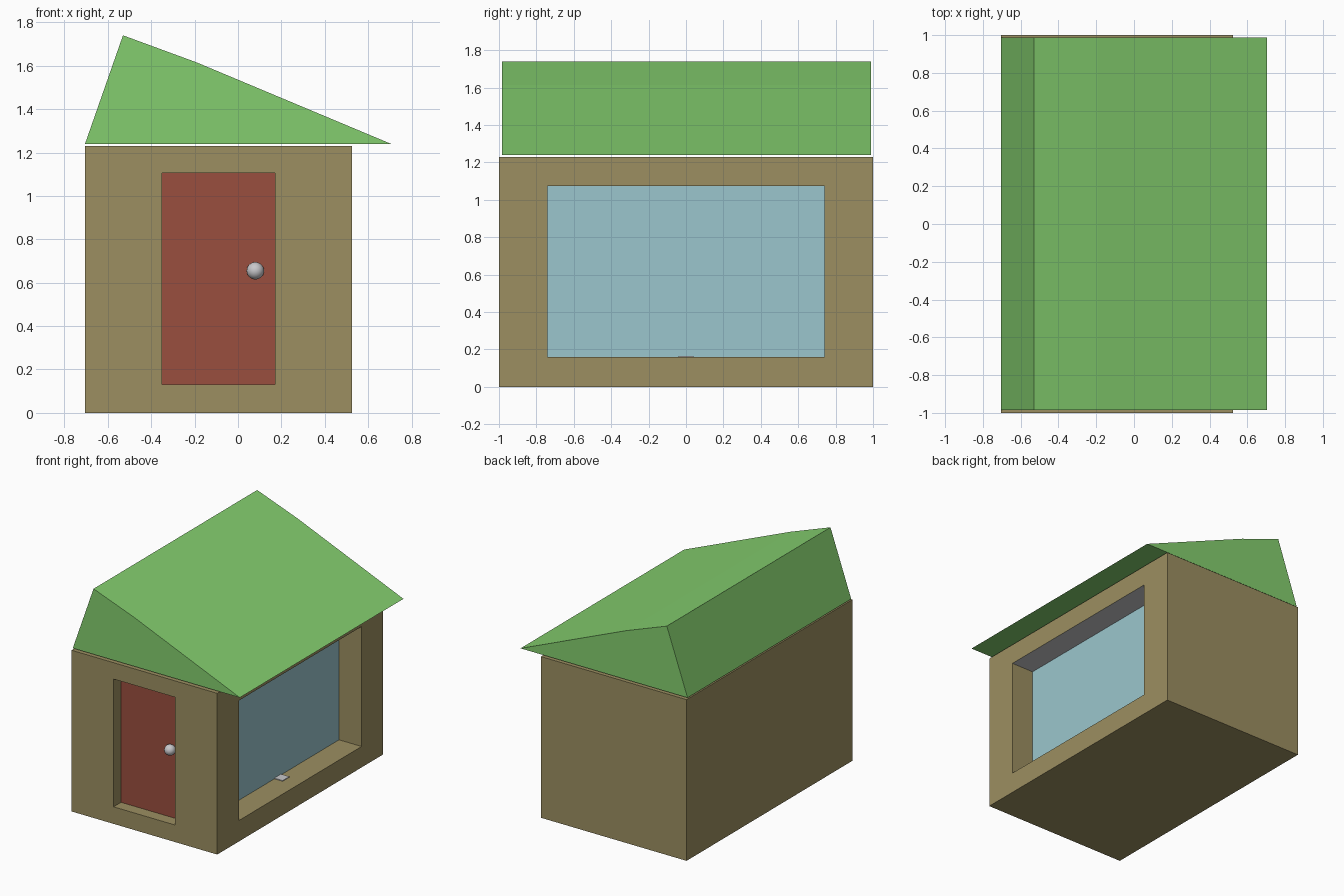
import bpy, bmesh
from mathutils import Vector

default = bpy.data.objects.get("Cube")
if default:
    bpy.data.objects.remove(default, do_unlink=True)


def material(name, *rgb):
    """Flat material from 0-255 display values, converted to linear."""
    linear = [((c / 255 + 0.055) / 1.055) ** 2.4 for c in rgb]
    mat = bpy.data.materials.new(name)
    mat.use_nodes = True
    mat.diffuse_color = (*linear, 1)
    mat.node_tree.nodes["Principled BSDF"].inputs["Base Color"].default_value = (*linear, 1)
    return mat


wall = material("wall brown", 156, 143, 97)
red = material("door red", 154, 79, 62)
glass = material("window blue", 155, 198, 205)
silver = material("silver", 200, 200, 203)
green = material("roof green", 132, 206, 110)


def add_object(name, bm, *mats):
    mesh = bpy.data.meshes.new(name)
    bm.normal_update()
    bm.to_mesh(mesh)
    bm.free()
    obj = bpy.data.objects.new(name, mesh)
    for mat in mats:
        mesh.materials.append(mat)
    bpy.context.collection.objects.link(obj)
    return obj


def box(low, high):
    bm = bmesh.new()
    bmesh.ops.create_cube(bm, size=1)
    low, high = Vector(low), Vector(high)
    for v in bm.verts:
        v.co = (low + high) / 2 + v.co * (high - low)
    return bm


def recess(bm, normal, axis, span, heights, depth, mat_index):
    """Sink a rectangle into the wall that faces normal and colour its back."""
    bm.normal_update()
    face = max(bm.faces, key=lambda f: f.normal.dot(Vector(normal)) * f.calc_area()
               if f.normal.dot(Vector(normal)) > 0.9 else -1)
    centre = face.calc_center_median()
    bmesh.ops.inset_individual(bm, faces=[face], thickness=0.1)
    for v in face.verts:
        v.co[axis] = span[v.co[axis] > centre[axis]]
        v.co.z = heights[v.co.z > centre.z]
    bm.normal_update()
    bmesh.ops.inset_individual(bm, faces=[face], thickness=0, depth=-depth)
    face.material_index = mat_index


# House body with a recessed door and window
bm = box((-0.705, -1, 0), (0.525, 1, 1.23))
recess(bm, (0, -1, 0), 0, (-0.35, 0.17), (0.13, 1.105), 0.09, 1)
recess(bm, (1, 0, 0), 1, (-0.74, 0.74), (0.16, 1.075), 0.19, 2)
bm.normal_update()
for f in bm.faces:
    c = f.calc_center_median()
    if f.normal.z < -0.9 and c.z > 1 and c.x > 0.3:  # window lintel
        f.material_index = 3
add_object("house_body", bm, wall, red, glass, silver)

# Small latch plate on the window sill
add_object("sill_latch", box((0.335, -0.04, 0.158), (0.405, 0.04, 0.166)), silver)

# Lopsided roof with a slight bend below the ridge
profile = [(-0.705, 1.24), (0.705, 1.24), (-0.19, 1.615), (-0.53, 1.74)]
bm = bmesh.new()
front, back = ([bm.verts.new((x, y, z)) for x, z in profile] for y in (-0.985, 0.988))
bm.faces.new(front)
bm.faces.new(reversed(back))
for i in range(len(profile)):
    j = (i + 1) % len(profile)
    bm.faces.new((front[j], front[i], back[i], back[j]))
bmesh.ops.recalc_face_normals(bm, faces=bm.faces)
add_object("roof", bm, green)

# Round door knob
bm = bmesh.new()
bmesh.ops.create_uvsphere(bm, u_segments=32, v_segments=16, radius=0.04)
bmesh.ops.translate(bm, verts=bm.verts, vec=(0.08, -0.935, 0.655))
for f in bm.faces:
    f.smooth = True
add_object("door_knob", bm, silver)
